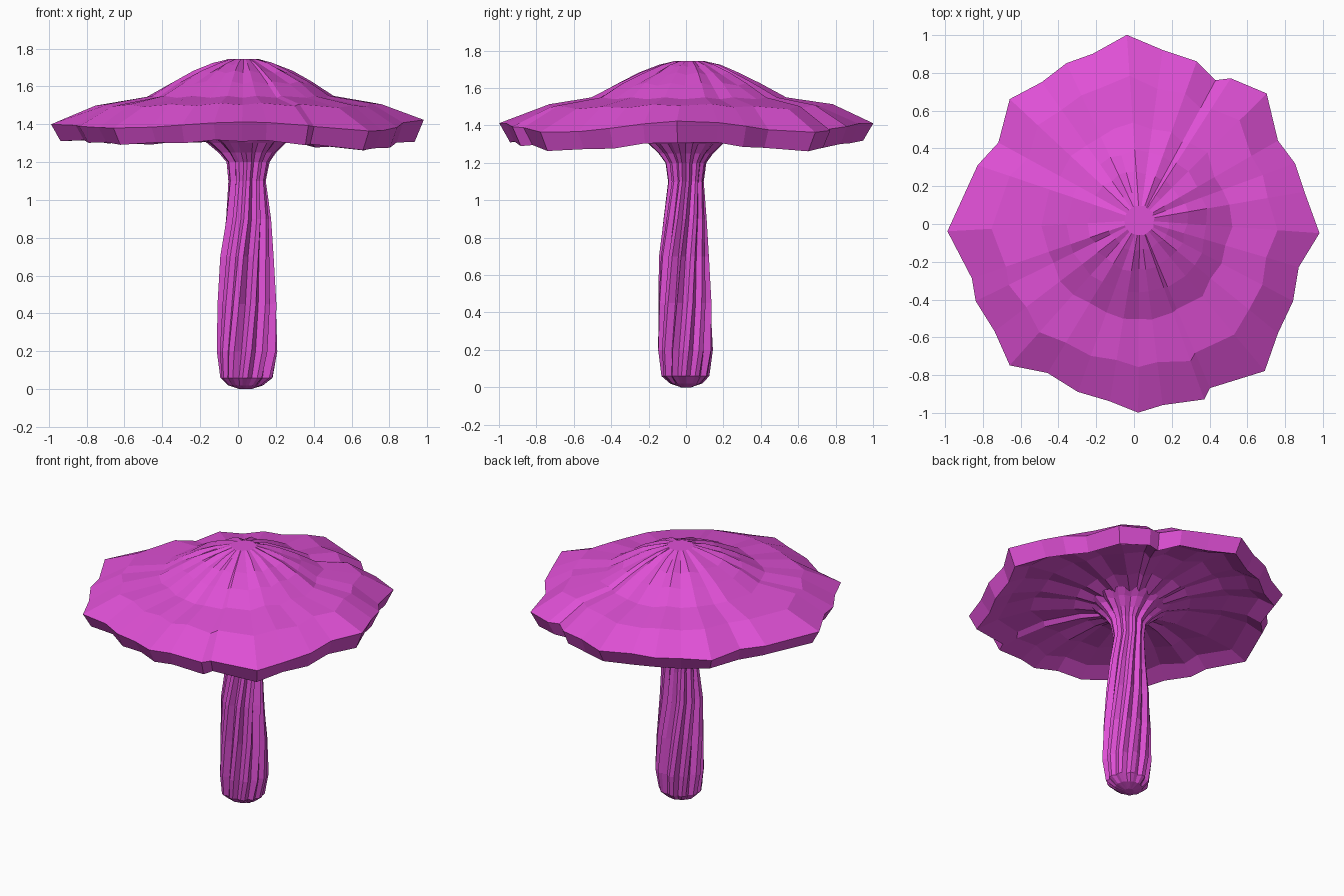
import bpy
import bmesh
import random
from math import atan2, cos, sin, hypot, pi, tau

rng = random.Random(7)
cube = bpy.data.objects.get("Cube")
if cube:
    bpy.data.objects.remove(cube, do_unlink=True)

# One flat colour for the whole mushroom
magenta = bpy.data.materials.new("magenta")
magenta.use_nodes = True
COLOUR = (0.74, 0.08, 0.67, 1)
magenta.diffuse_color = COLOUR
magenta.node_tree.nodes["Principled BSDF"].inputs["Base Color"].default_value = COLOUR


def skin_rings(name, rings, close_start=False, close_end=False):
    """Bridge rings of points with flat faces, optionally capping the ends."""
    bm = bmesh.new()
    loops = [[bm.verts.new(point) for point in ring] for ring in rings]
    for lower, upper in zip(loops, loops[1:]):
        count = len(lower)
        for i in range(count):
            j = (i + 1) % count
            bm.faces.new((lower[i], lower[j], upper[j], upper[i]))
    if close_start:
        bm.faces.new(loops[0][::-1])
    if close_end:
        bm.faces.new(loops[-1])
    bmesh.ops.recalc_face_normals(bm, faces=bm.faces)
    mesh = bpy.data.meshes.new(name)
    bm.to_mesh(mesh)
    bm.free()
    mesh.materials.append(magenta)
    obj = bpy.data.objects.new(name, mesh)
    bpy.context.collection.objects.link(obj)
    return obj


# Wavy rim outline of the cap, going round from the left side
OUTLINE = [
    (.98, -.05), (.9, .17), (.85, .32), (.76, .44), (.7, .69), (.51, .77),
    (.43, .76), (.33, .86), (.15, .92), (-.04, 1), (-.22, .9), (-.36, .85),
    (-.49, .75), (-.66, .66), (-.72, .43), (-.83, .31), (-.99, -.04),
    (-.86, -.29), (-.84, -.41), (-.74, -.57), (-.66, -.75), (-.46, -.79),
    (-.3, -.89), (-.13, -.94), (.02, -1), (.15, -.96), (.37, -.93),
    (.4, -.87), (.69, -.78), (.76, -.58), (.84, -.41), (.87, -.23)]
COLUMNS = len(OUTLINE)
CENTRE_X, CENTRE_Y = 0.03, 0.02


def cap_ring(radius, height, follow, ridge, jitter, droop=0.0, tilt=0.0):
    """Ring between a circle and the outline, with radial creases."""
    ring = []
    for i, (x, y) in enumerate(OUTLINE):
        angle, reach = atan2(y, x), hypot(x, y)
        r = radius * (1 + follow * (reach / 0.93 - 1))
        r *= 1 + rng.uniform(-jitter, jitter)
        z = height + (ridge if i % 2 else -ridge)
        z += droop * (1 + 0.6 * cos(angle)) * cos(4 * angle) - tilt * cos(angle)
        shift = max(0, 1 - radius)
        ring.append((r * cos(angle) + CENTRE_X * shift,
                     r * sin(angle) + CENTRE_Y * shift, z))
    return ring


# Cap: underside gills, rim band, then the ribbed dome up to the crown
cap_profile = [
    # radius, height, outline follow, ridge, jitter, droop, tilt
    (0.20, 1.32, 0.0, 0.006, 0.00),
    (0.36, 1.36, 0.2, 0.012, 0.02),
    (0.60, 1.375, 0.6, 0.012, 0.02),
    (0.78, 1.35, 0.9, 0.010, 0.01, 0.010, 0.008),
    (0.885, 1.298, 1.0, 0.005, 0.01, 0.016, 0.012),
    (0.93, 1.392, 1.0, 0.000, 0.00, 0.020),
    (0.73, 1.502, 0.8, 0.006, 0.02, 0.006),
    (0.50, 1.545, 0.4, 0.005, 0.03),
    (0.37, 1.62, 0.2, 0.007, 0.03),
    (0.26, 1.677, 0.0, 0.007, 0.04),
    (0.16, 1.718, 0.0, 0.006, 0.06),
    (0.08, 1.745, 0.0, 0.000, 0.05)]
skin_rings("cap", [cap_ring(*row) for row in cap_profile], close_end=True)

# Stem: twisted fluted column with a rounded foot and a flared top
stem_profile = [
    # height, radius, centre x, centre y, flute depth
    (0.00, 0.03, 0.04, 0.00, 0.00),
    (0.02, 0.09, 0.04, 0.00, 0.05),
    (0.06, 0.132, 0.045, -0.005, 0.10),
    (0.20, 0.15, 0.05, -0.005, 0.13),
    (0.45, 0.144, 0.048, -0.008, 0.15),
    (0.70, 0.13, 0.043, -0.013, 0.16),
    (0.90, 0.112, 0.05, -0.006, 0.15),
    (1.10, 0.094, 0.045, 0.00, 0.13),
    (1.20, 0.108, 0.05, 0.00, 0.13),
    (1.25, 0.145, 0.045, 0.00, 0.12),
    (1.30, 0.2, 0.04, 0.00, 0.09),
    (1.335, 0.25, 0.035, 0.01, 0.04)]
flutes = [rng.uniform(-1.6, -0.5) if i % 3 == 0 else rng.uniform(0.1, 0.8)
          for i in range(COLUMNS)]


def stem_ring(z, radius, cx, cy, depth):
    twist = min(z, 1.1) * 0.7
    ring = []
    for i, flute in enumerate(flutes):
        angle = tau * i / COLUMNS + twist - pi / 8
        r = radius * (1 + depth * flute)
        ring.append((cx + r * cos(angle), cy + 0.93 * r * sin(angle), z))
    return ring


skin_rings("stem", [stem_ring(*row) for row in stem_profile], close_start=True)
